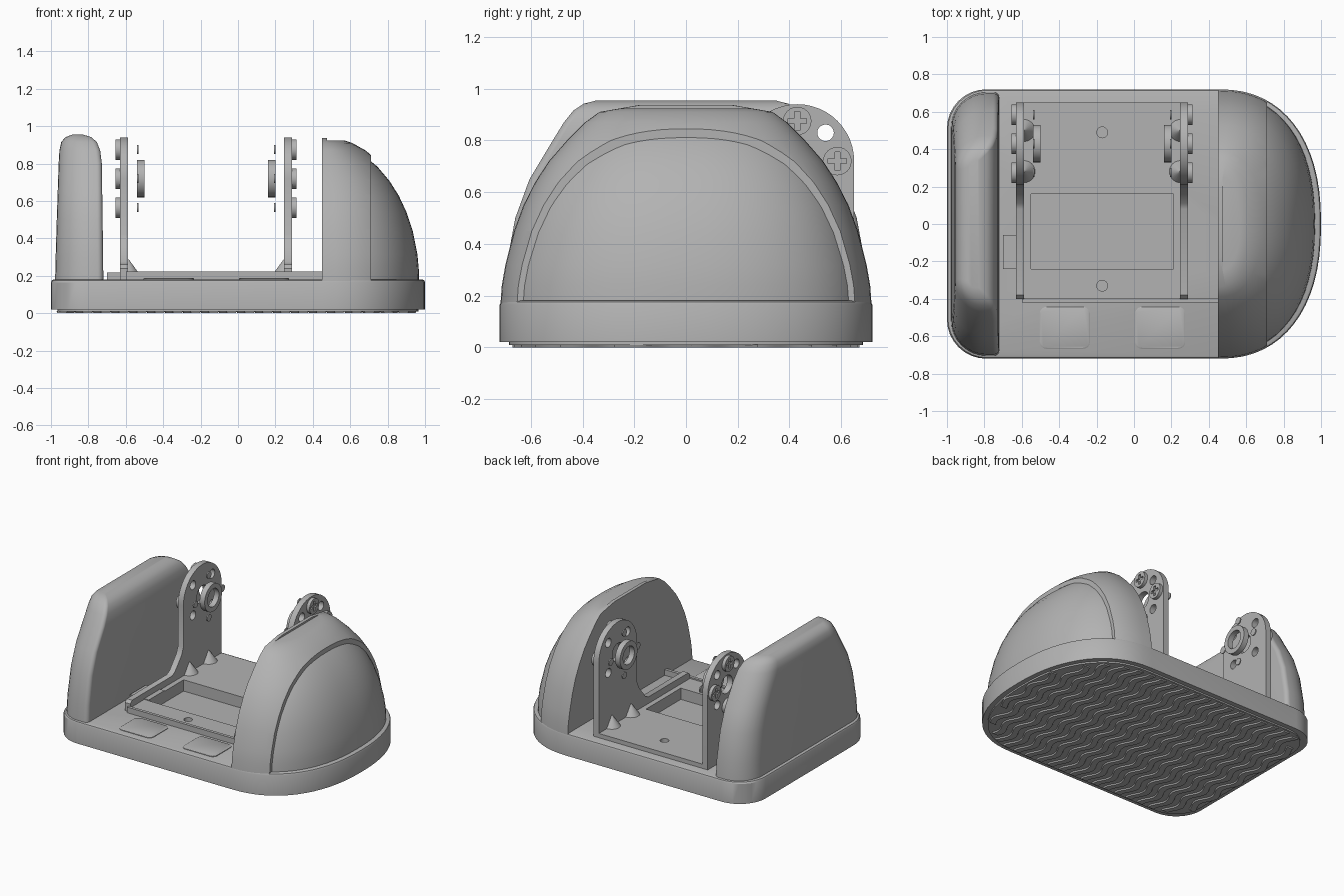
import bpy, bmesh
from math import sin, cos, pi, radians, sqrt
from mathutils import Matrix, Vector

cube = bpy.data.objects.get("Cube")
if cube:
    bpy.data.objects.remove(cube, do_unlink=True)

GREY = (0.45, 0.45, 0.45, 1)
grey = bpy.data.materials.new("plain_grey")
grey.use_nodes = True
grey.diffuse_color = GREY
grey.node_tree.nodes["Principled BSDF"].inputs["Base Color"].default_value = GREY

MID = -0.17                      # mirror plane of the bracket
PIVOT_Y, PIVOT_Z, DISC_R = 0.43, 0.72, 0.22
INNER_X = 0.45                   # flat inner face of the dome


def make(name, bm):
    bmesh.ops.recalc_face_normals(bm, faces=bm.faces)
    mesh = bpy.data.meshes.new(name)
    bm.to_mesh(mesh)
    bm.free()
    mesh.materials.append(grey)
    obj = bpy.data.objects.new(name, mesh)
    bpy.context.collection.objects.link(obj)
    return obj


def activate(obj):
    bpy.ops.object.select_all(action='DESELECT')
    obj.select_set(True)
    bpy.context.view_layer.objects.active = obj


def apply_mod(obj, kind, **settings):
    mod = obj.modifiers.new(kind.lower(), kind)
    for key, value in settings.items():
        setattr(mod, key, value)
    activate(obj)
    bpy.ops.object.modifier_apply(modifier=mod.name)


def cut(obj, cutter):
    apply_mod(obj, 'BOOLEAN', operation='DIFFERENCE', object=cutter, solver='EXACT')


def smooth(obj, angle=30):
    activate(obj)
    bpy.ops.object.shade_smooth_by_angle(angle=radians(angle))
    return obj


def loft(bm, rings):
    """Skin closed rings of equal length and cap both ends."""
    loops = [[bm.verts.new(p) for p in ring] for ring in rings]
    n = len(loops[0])
    for a, b in zip(loops, loops[1:]):
        for i in range(n):
            bm.faces.new((a[i], a[(i + 1) % n], b[(i + 1) % n], b[i]))
    bm.faces.new(loops[0])
    bm.faces.new(loops[-1])


def add_box(bm, x0, x1, y0, y1, z0, z1):
    loft(bm, [[(x0, y0, z), (x1, y0, z), (x1, y1, z), (x0, y1, z)] for z in (z0, z1)])


def box(name, *bounds):
    bm = bmesh.new()
    add_box(bm, *bounds)
    return make(name, bm)


def add_rod(bm, x0, x1, y, z, r, n=32):
    """Cylinder along x."""
    pts = [(y + r * cos(2 * pi * i / n), z + r * sin(2 * pi * i / n)) for i in range(n)]
    loft(bm, [[(x, a, b) for a, b in pts] for x in (x0, x1)])


def corner(cx, cy, r, start, steps=8):
    return [(cx + r * cos(start + pi / 2 * i / steps),
             cy + r * sin(start + pi / 2 * i / steps)) for i in range(steps + 1)]


def round_end(width, far, steps=32, power=2 / 2.3):
    """Half superellipse bulging to +x."""
    pts = []
    for i in range(steps + 1):
        t = -pi / 2 + pi * i / steps
        s = sin(t)
        pts.append((INNER_X + (far - INNER_X) * max(cos(t), 0) ** power,
                    width * abs(s) ** power * (1 if s > 0 else -1)))
    return pts


def rounded(x0, x1, y0, y1, r_left, r_right):
    return (corner(x1 - r_right, y1 - r_right, r_right, 0)
            + corner(x0 + r_left, y1 - r_left, r_left, pi / 2)
            + corner(x0 + r_left, y0 + r_left, r_left, pi)
            + corner(x1 - r_right, y0 + r_right, r_right, 1.5 * pi))


def footprint(inset):
    w, e, r = 0.72 - inset, 1 - inset, 0.21
    return round_end(w, e) + corner(r - e, w - r, r, pi / 2) + corner(r - e, r - w, r, pi)


def at(pts, z):
    return [(x, y, z) for x, y in pts]


# base tray with a softened top edge, and a sole below it
bm = bmesh.new()
loft(bm, [at(footprint(i), z) for i, z in
          ((0.0, 0.02), (0.0, 0.165), (0.005, 0.176), (0.016, 0.181))])
base = make("base_tray", bm)
bm = bmesh.new()
loft(bm, [at(footprint(0.035), z) for z in (0.009, 0.03)])
smooth(make("sole", bm))

# wavy tread ribs running front to back
bm = bmesh.new()
for k in range(20):
    x = -0.92 + 0.096 * k
    if x > INNER_X:
        u = (x + 0.03 - INNER_X) / 0.515
        reach = 0.67 * max(1 - u ** 2.3, 0) ** (1 / 2.3)
    else:
        reach = 0.67 - 0.2 * max(0, (-0.75 - x) / 0.2) ** 2
    if reach < 0.1:
        continue
    rings = []
    for i in range(49):
        y = reach * (i / 24 - 1)
        c = x + 0.022 * sin(y * 2 * pi / 0.24)
        rings.append([(c - 0.028, y, 0.012), (c - 0.022, y, 0),
                      (c + 0.022, y, 0), (c + 0.028, y, 0.012)])
    loft(bm, rings)
smooth(make("tread_ribs", bm), 40)

# bracket floor plate, with the open bay and two screw holes
plate = box("bracket_floor", MID - 0.46, MID + 0.46, -0.4, 0.65, 0.17, 0.212)
bay = box("bay_cutter", -0.55, 0.21, -0.24, 0.16, 0.13, 0.4)
bm = bmesh.new()
for y in (-0.33, 0.49):
    bmesh.ops.create_cone(bm, cap_ends=True, segments=24, radius1=0.029, radius2=0.029,
                          depth=0.2, matrix=Matrix.Translation((MID, y, 0.25)))
holes = make("hole_cutter", bm)
for obj in (base, plate):
    for cutter in (bay, holes):
        cut(obj, cutter)
    smooth(obj)
for cutter in (bay, holes):
    bpy.data.objects.remove(cutter, do_unlink=True)
box("front_ridge", -0.6, INNER_X + 0.01, -0.42, -0.398, 0.17, 0.222)
box("connector_block", -0.7, -0.55, -0.24, -0.06, 0.15, 0.218)

# front touch pads
for name, x in (("right_pad", -0.37), ("left_pad", 0.14)):
    bm = bmesh.new()
    loft(bm, [at(rounded(x - h, x + h, -0.555 - h * 0.83, -0.555 + h * 0.83, 0.035, 0.035), z)
              for h, z in ((0.134, 0.175), (0.134, 0.185), (0.129, 0.188))])
    smooth(make(name, bm))

# left dome: an inner shell plus a thicker collar that stops at the panel edge
DOME = ((0.17, 0.717), (0.24, 0.712), (0.32, 0.698), (0.45, 0.665), (0.55, 0.628),
        (0.64, 0.582), (0.72, 0.53), (0.8, 0.46), (0.87, 0.39), (0.91, 0.335), (0.937, 0.18))


def dome(bm, shrink):
    rings = []
    for z, w in DOME:
        s = max(z - 0.18, 0) / 0.765
        far = INNER_X + 0.538 * sqrt(1 - s * s)
        rings.append(at(round_end(w - shrink, far - shrink), z - shrink * s))
    loft(bm, rings)


bm = bmesh.new()
dome(bm, 0.02)
smooth(make("dome_panel", bm), 35)
bm = bmesh.new()
dome(bm, 0)
cutting = bmesh.ops.bisect_plane(bm, geom=bm.verts[:] + bm.edges[:] + bm.faces[:],
                                 plane_co=(0.712, 0, 0), plane_no=(1, 0, 0), clear_outer=True)
edges = [e for e in cutting["geom_cut"] if isinstance(e, bmesh.types.BMEdge)]
bmesh.ops.contextual_create(bm, geom=edges)
collar = make("dome_collar", bm)
notch = box("notch_cutter", 0.475, 0.6, -0.3, 0.3, 0.924, 1.1)
cut(collar, notch)
bpy.data.objects.remove(notch, do_unlink=True)
smooth(collar, 35)

# right side wall: height, half width, outer x, inner x
WALL = ((0.17, 0.705, -0.978, -0.72), (0.3, 0.697, -0.975, -0.721), (0.5, 0.66, -0.969, -0.724),
        (0.65, 0.605, -0.964, -0.726), (0.8, 0.515, -0.959, -0.728), (0.87, 0.472, -0.955, -0.737),
        (0.915, 0.436, -0.945, -0.755), (0.942, 0.395, -0.922, -0.785),
        (0.955, 0.345, -0.885, -0.83))
bm = bmesh.new()
rings = []
for z, w, outer, inner in WALL:
    span = inner - outer
    rings.append(at(rounded(outer, inner, -w, w, min(0.19, span * 0.74), span * 0.12), z))
loft(bm, rings)
smooth(make("side_wall", bm), 40)


# bracket arms with round horns; side -1 is the right arm, +1 the left
def circle_pos(k, r):
    return PIVOT_Y + r * cos(k * pi / 4), PIVOT_Z + r * sin(k * pi / 4)


for side, word in ((-1, "right"), (1, "left")):
    def off(d):
        return MID + side * d

    profile = [(0.65, 0.18), (0.65, PIVOT_Z)]
    profile += [(PIVOT_Y + DISC_R * cos(pi * i / 24), PIVOT_Z + DISC_R * sin(pi * i / 24))
                for i in range(1, 25)]
    profile += [(0.21, 0.42), (0.19, 0.37), (0.11, 0.275), (0.08, 0.26),
                (-0.38, 0.26), (-0.4, 0.24), (-0.4, 0.18)]
    bm = bmesh.new()
    loft(bm, [[(off(d), y, z) for y, z in profile] for d in (0.417, 0.46)])
    arm = make(word + "_arm", bm)

    bm = bmesh.new()
    add_rod(bm, off(0.366), off(0.411), PIVOT_Y, PIVOT_Z, DISC_R, 48)
    add_rod(bm, off(0.41), off(0.418), PIVOT_Y, PIVOT_Z, DISC_R - 0.015, 48)
    horn = make(word + "_horn", bm)
    bm = bmesh.new()
    add_rod(bm, off(0.33), off(0.37), PIVOT_Y, PIVOT_Z, 0.1)
    hub = make(word + "_hub", bm)

    # holes through arm, horn and hub
    bm = bmesh.new()
    add_rod(bm, off(0.3), off(0.5), PIVOT_Y, PIVOT_Z, 0.065)
    for k in (1, 3, 5, 7):
        add_rod(bm, off(0.3), off(0.5), *circle_pos(k, 0.155), 0.032, 20)
    drill = make("drill_cutter", bm)
    for obj in (arm, horn, hub):
        cut(obj, drill)
        smooth(obj)
    bpy.data.objects.remove(drill, do_unlink=True)

    # cross-head screws on the outer face, and their tips inside
    bm = bmesh.new()
    slots = bmesh.new()
    for k in (0, 2, 4, 6):
        y, z = circle_pos(k, 0.155)
        add_rod(bm, off(0.455), off(0.484), y, z, 0.055, 24)
        add_rod(bm, off(0.362), off(0.37), y, z, 0.025, 16)
        a, b = 0.036, 0.01
        cross = [(a, -b), (a, b), (b, b), (b, a), (-b, a), (-b, b),
                 (-a, b), (-a, -b), (-b, -b), (-b, -a), (b, -a), (b, -b)]
        loft(slots, [[(off(d), y + p, z + q) for p, q in cross] for d in (0.47, 0.5)])
    screws, slot_cutter = make(word + "_screws", bm), make("slot_cutter", slots)
    cut(screws, slot_cutter)
    bpy.data.objects.remove(slot_cutter, do_unlink=True)
    smooth(screws)

    # small conical gussets at the foot of the arm
    bm = bmesh.new()
    for y in (0.28, 0.5):
        bmesh.ops.create_cone(bm, cap_ends=True, segments=24, radius1=0.062, radius2=0.004,
                              depth=0.08, matrix=Matrix.Translation((off(0.418), y, 0.248)))
    bmesh.ops.bisect_plane(bm, geom=bm.verts[:] + bm.edges[:] + bm.faces[:],
                           plane_co=(off(0.43), 0, 0), plane_no=Vector((side, 0, 0)),
                           clear_outer=True)
    smooth(make(word + "_gussets", bm))
